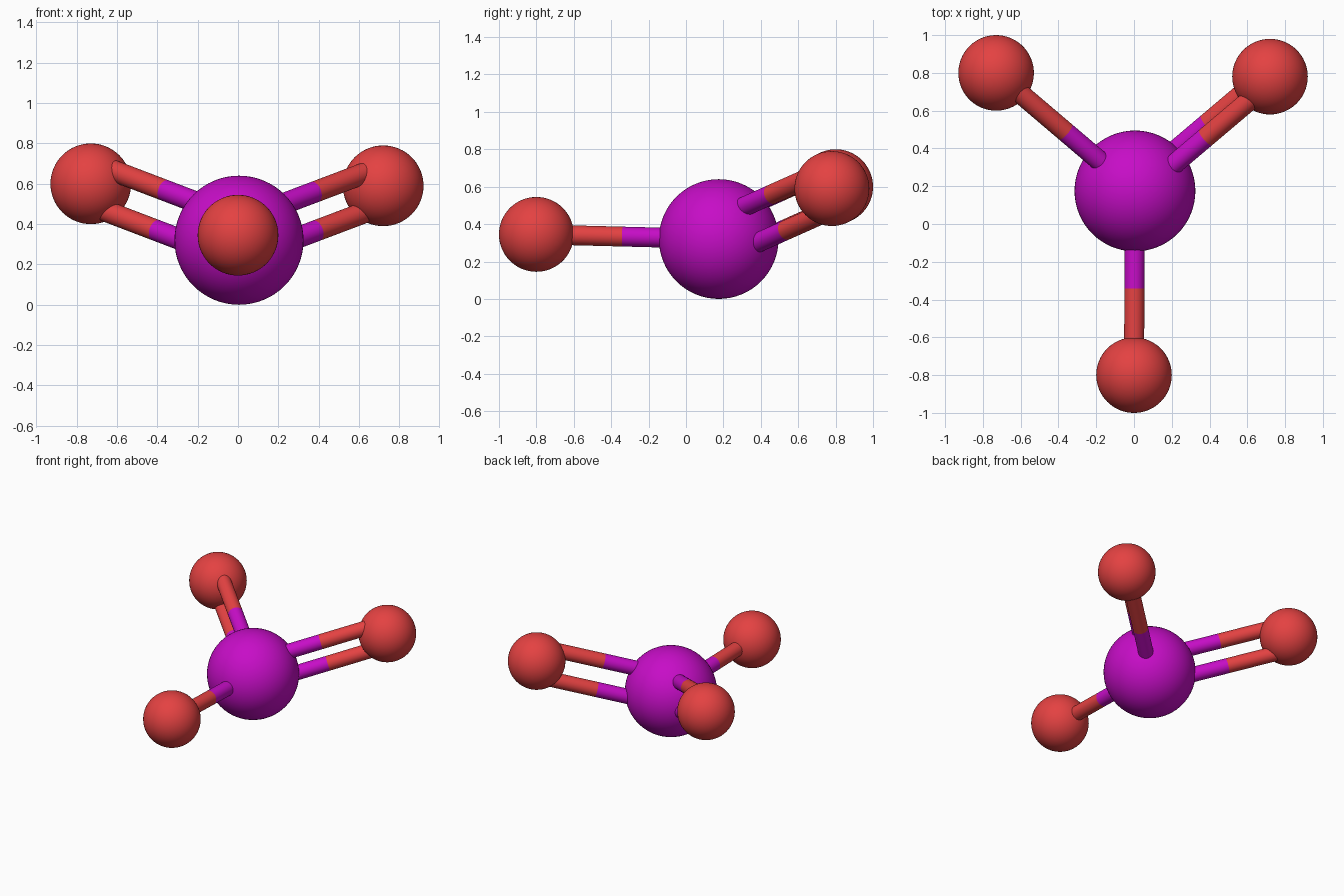
import bpy, bmesh, math
from mathutils import Vector, Matrix

if "Cube" in bpy.data.objects:
    bpy.data.objects.remove(bpy.data.objects["Cube"])


def material(name, rgb):
    m = bpy.data.materials.new(name)
    m.diffuse_color = (*rgb, 1)
    m.use_nodes = True
    m.node_tree.nodes["Principled BSDF"].inputs["Base Color"].default_value = m.diffuse_color
    return m


PURPLE = material("purple", (0.57, 0.004, 0.57))
RED = material("red", (0.775, 0.054, 0.054))


def finish(name, bm, mats):
    me = bpy.data.meshes.new(name)
    bm.to_mesh(me)
    bm.free()
    for m in mats:
        me.materials.append(m)
    ob = bpy.data.objects.new(name, me)
    bpy.context.collection.objects.link(ob)
    bpy.ops.object.select_all(action='DESELECT')
    ob.select_set(True)
    bpy.context.view_layer.objects.active = ob
    bpy.ops.object.shade_smooth_by_angle(angle=math.radians(40))
    return ob


def ball(name, center, radius, mat):
    bm = bmesh.new()
    bmesh.ops.create_uvsphere(bm, u_segments=64, v_segments=32, radius=radius,
                              matrix=Matrix.Translation(center))
    finish(name, bm, [mat])


def bond(name, a, b, radius=0.053, split=0.53):
    """Rod from a to b, purple up to the split and red beyond it."""
    bm = bmesh.new()
    d = b - a
    rot = d.to_track_quat('Z', 'Y').to_matrix().to_4x4()
    bmesh.ops.create_cone(bm, cap_ends=True, segments=32, radius1=radius, radius2=radius,
                          depth=d.length, matrix=Matrix.Translation((a + b) / 2) @ rot)
    cut = a + d * split
    bmesh.ops.bisect_plane(bm, geom=bm.verts[:] + bm.edges[:] + bm.faces[:],
                           plane_co=cut, plane_no=d.normalized())
    for f in bm.faces:
        f.material_index = int((f.calc_center_median() - cut).dot(d) > 0)
    finish(name, bm, [PURPLE, RED])


# Central atom
core = Vector((0.005, 0.175, 0.32))
ball("central_atom", core, 0.32, PURPLE)

# Outer atoms: position, bond count, sideways lean of the bond pair
outer = {
    "front": (Vector((0, -0.8, 0.345)), 1, 0),
    "back_left": (Vector((-0.73, 0.8, 0.6)), 2, 0),
    "back_right": (Vector((0.72, 0.78, 0.59)), 2, 0.26),
}
for side, (pos, count, lean) in outer.items():
    ball(side + "_atom", pos, 0.2, RED)
    if count == 1:
        bond(side + "_bond", core, pos)
        continue
    # Double bond: two parallel rods, one above the other
    d = (pos - core).normalized()
    across = d.cross(Vector((0, 0, 1))).normalized()
    upward = across.cross(d)
    offset = (upward + across * lean).normalized() * 0.103
    bond(side + "_upper_bond", core + offset, pos + offset)
    bond(side + "_lower_bond", core - offset, pos - offset)
